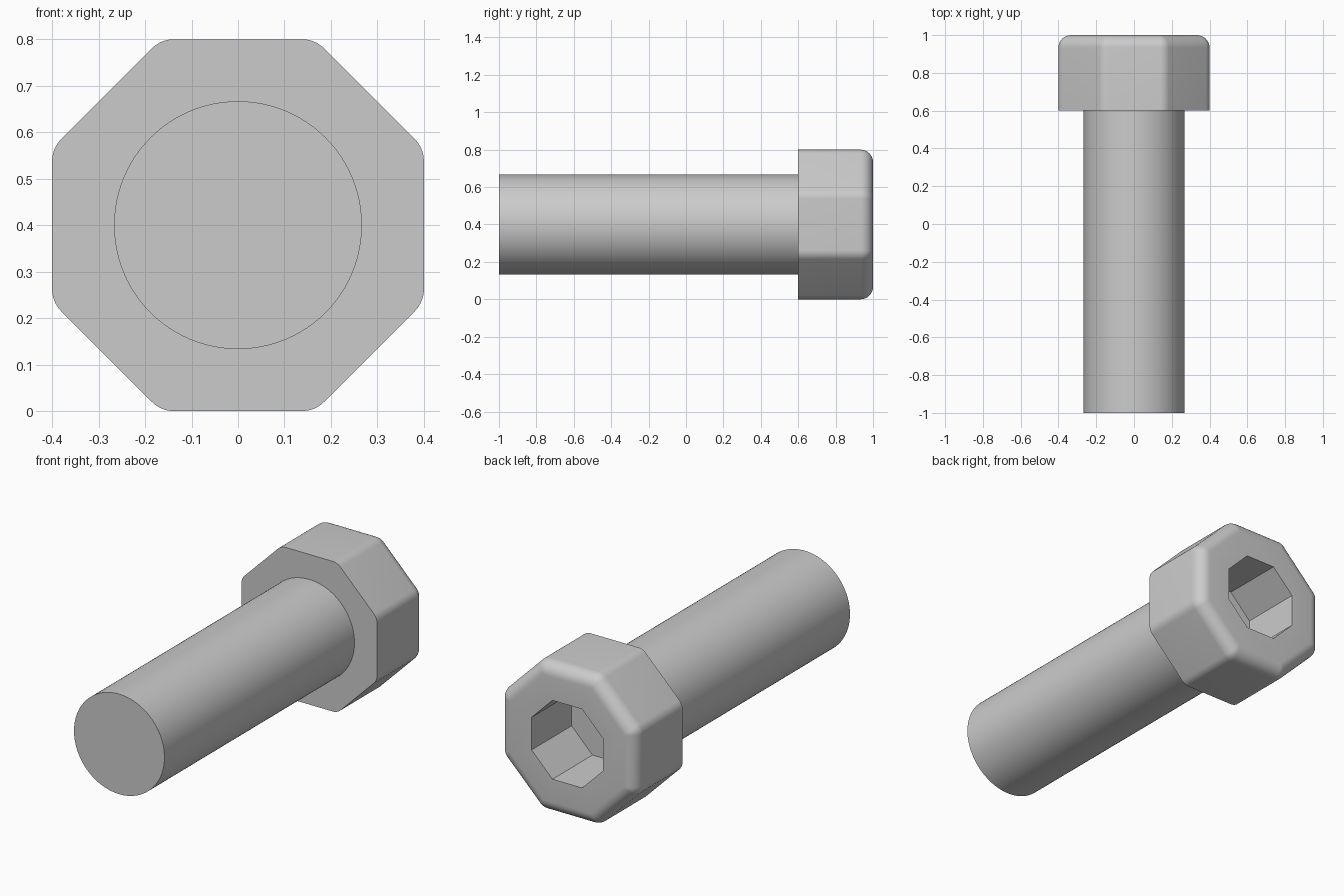
import bpy, bmesh
from math import pi, sin, cos, radians

cube = bpy.data.objects.get("Cube")
if cube:
    bpy.data.objects.remove(cube, do_unlink=True)

# Main dimensions
HEAD = 0.4          # half width of head across flats
FILLET = 0.0667     # rounding on head corners and rim
SOCKET = 0.21       # half width of socket across flats
SHANK = 0.2667      # shank radius
BACK, SHOULDER, TIP = 1.0, 0.6, -1.0
SOCKET_FLOOR = 0.663
STEPS = 8

steel = bpy.data.materials.new("grey_steel")
steel.use_nodes = True
grey = (0.6, 0.6, 0.6, 1)
steel.diffuse_color = grey
steel.node_tree.nodes["Principled BSDF"].inputs["Base Color"].default_value = grey


def octagon(apothem, radius, y):
    """Octagon with flats on the axes, its outline grown outward by radius."""
    points = []
    for i in range(8):
        corner = (i + 0.5) * pi / 4
        reach = apothem / cos(pi / 8)
        for s in range(STEPS + 1):
            turn = corner + (s / STEPS - 0.5) * pi / 4
            points.append((reach * cos(corner) + radius * cos(turn), y,
                           HEAD + reach * sin(corner) + radius * sin(turn)))
    return points


def circle(radius, y, count=96):
    return [(radius * cos(2 * pi * i / count), y,
             HEAD + radius * sin(2 * pi * i / count)) for i in range(count)]


def loft(name, rings):
    """Skin a closed solid through rings of equal point count."""
    bm = bmesh.new()
    loops = [[bm.verts.new(p) for p in ring] for ring in rings]
    n = len(loops[0])
    for a, b in zip(loops, loops[1:]):
        for i in range(n):
            j = (i + 1) % n
            bm.faces.new((a[i], a[j], b[j], b[i]))
    bm.faces.new(loops[0])
    bm.faces.new(loops[-1])
    bmesh.ops.remove_doubles(bm, verts=bm.verts, dist=1e-5)
    bmesh.ops.recalc_face_normals(bm, faces=bm.faces)
    mesh = bpy.data.meshes.new(name)
    bm.to_mesh(mesh)
    bm.free()
    mesh.materials.append(steel)
    obj = bpy.data.objects.new(name, mesh)
    bpy.context.collection.objects.link(obj)
    bpy.ops.object.select_all(action='DESELECT')
    obj.select_set(True)
    bpy.context.view_layer.objects.active = obj
    bpy.ops.object.shade_smooth_by_angle(angle=radians(30))
    return obj


# Head: flat shoulder, rounded corners and rim, then the socket sunk into the back
core = HEAD - FILLET
rings = [octagon(core, FILLET, SHOULDER)]
for s in range(STEPS + 1):
    t = s / STEPS * pi / 2
    rings.append(octagon(core, FILLET * cos(t), BACK - FILLET + FILLET * sin(t)))
rings += [octagon(SOCKET, 0, BACK), octagon(SOCKET, 0, SOCKET_FLOOR)]
loft("bolt_head", rings)

# Shank: plain round rod set slightly into the head
loft("bolt_shank", [circle(SHANK, TIP), circle(SHANK, SHOULDER + 0.02)])
